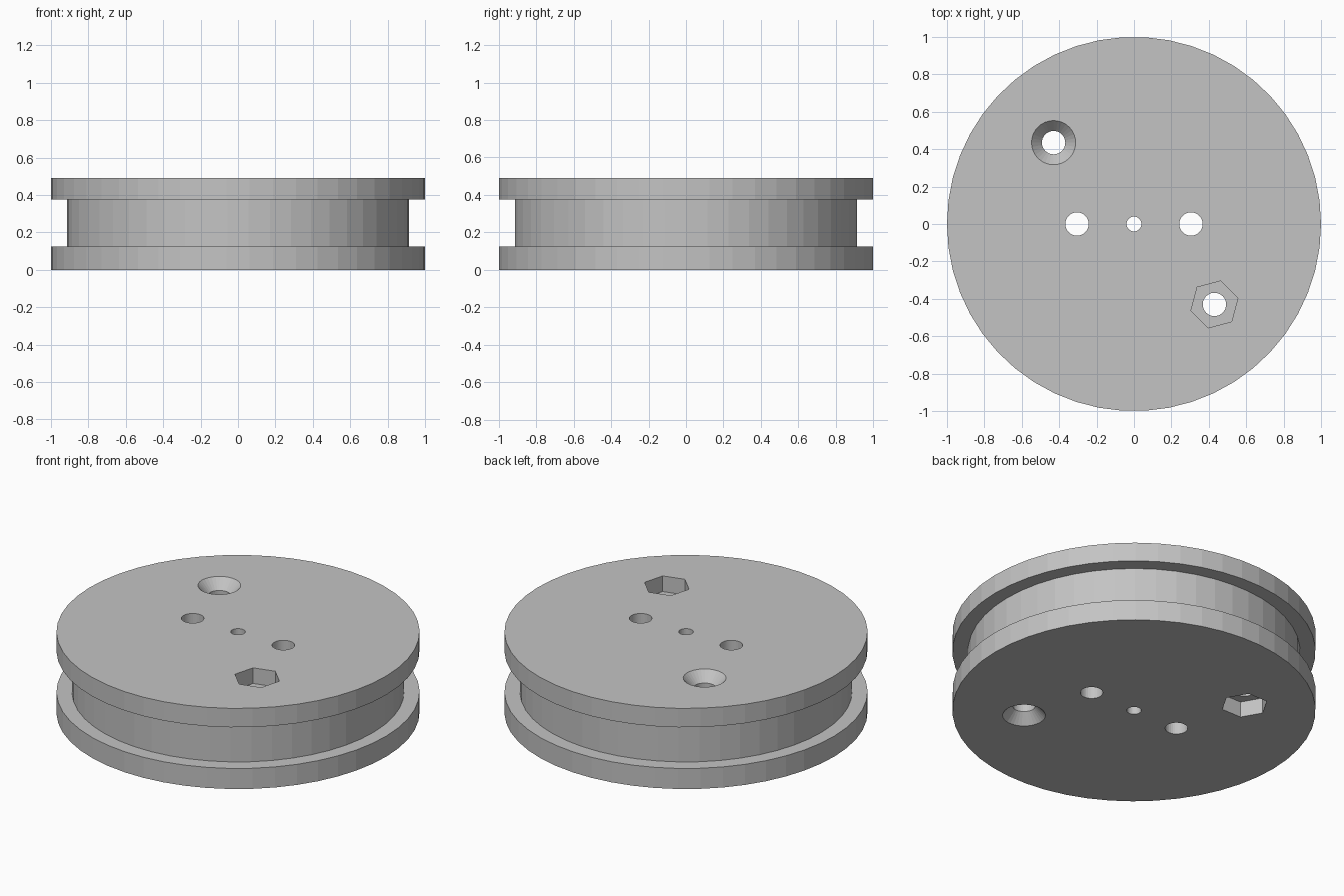
import bpy, bmesh
from math import radians, cos, sin, tau

cube = bpy.data.objects.get("Cube")
if cube:
    bpy.data.objects.remove(cube, do_unlink=True)

HEIGHT = 0.49
BORE = 0.0625
OVER = 0.02

grey = bpy.data.materials.new("plain grey")
grey.use_nodes = True
grey.diffuse_color = (0.55, 0.55, 0.55, 1)
grey.node_tree.nodes["Principled BSDF"].inputs["Base Color"].default_value = (0.55, 0.55, 0.55, 1)


def lathe(name, profile, sides, x=0, y=0, turn=0):
    """Closed solid from (radius, z) rings, capped at both ends."""
    bm = bmesh.new()
    rings = [[bm.verts.new((x + r * cos(turn + tau * i / sides),
                            y + r * sin(turn + tau * i / sides), z))
              for i in range(sides)] for r, z in profile]
    for low, high in zip(rings, rings[1:]):
        for i in range(sides):
            j = (i + 1) % sides
            bm.faces.new((low[i], low[j], high[j], high[i]))
    bm.faces.new(rings[0][::-1])
    bm.faces.new(rings[-1])
    bmesh.ops.recalc_face_normals(bm, faces=bm.faces)
    mesh = bpy.data.meshes.new(name)
    bm.to_mesh(mesh)
    bm.free()
    mesh.materials.append(grey)
    obj = bpy.data.objects.new(name, mesh)
    bpy.context.collection.objects.link(obj)
    return obj


# Grooved wheel: two flanges around a recessed core
wheel = lathe("grooved_wheel", [(1, 0), (1, 0.125), (0.915, 0.125),
                                (0.915, 0.375), (1, 0.375), (1, HEIGHT)], 50)

# Plain through holes: axle and two side holes
cutters = [lathe("hole_cutter", [(r, -OVER), (r, HEIGHT + OVER)], 32, x)
           for x, r in ((0, 0.04), (-0.305, BORE), (0.305, BORE))]

# Screw holes: countersink at one end, hexagonal nut pocket at the other
SINK, SINK_DEPTH, NUT, NUT_DEPTH = 0.118, 0.06, 0.13, 0.095
for x, y, sink_on_top, turn in ((-0.43, 0.435, True, 0), (0.43, -0.43, False, radians(15))):
    profile = [(BORE, -OVER), (BORE, HEIGHT - SINK_DEPTH),
               (SINK, HEIGHT), (SINK, HEIGHT + OVER)]
    pocket = [(NUT, -OVER), (NUT, NUT_DEPTH)]
    if not sink_on_top:
        profile, pocket = ([(r, HEIGHT - z) for r, z in reversed(p)] for p in (profile, pocket))
    cutters.append(lathe("screw_cutter", profile, 32, x, y))
    cutters.append(lathe("nut_cutter", pocket, 6, x, y, turn))

for cutter in cutters:
    cutter.hide_render = True
    cutter.hide_set(True)
    cut = wheel.modifiers.new("cut", "BOOLEAN")
    cut.operation = "DIFFERENCE"
    cut.solver = "EXACT"
    cut.object = cutter

# Bake the cuts and drop the cutters
bpy.context.view_layer.update()
graph = bpy.context.evaluated_depsgraph_get()
final = bpy.data.meshes.new_from_object(wheel.evaluated_get(graph))
wheel.modifiers.clear()
wheel.data = final
for cutter in cutters:
    bpy.data.objects.remove(cutter, do_unlink=True)
